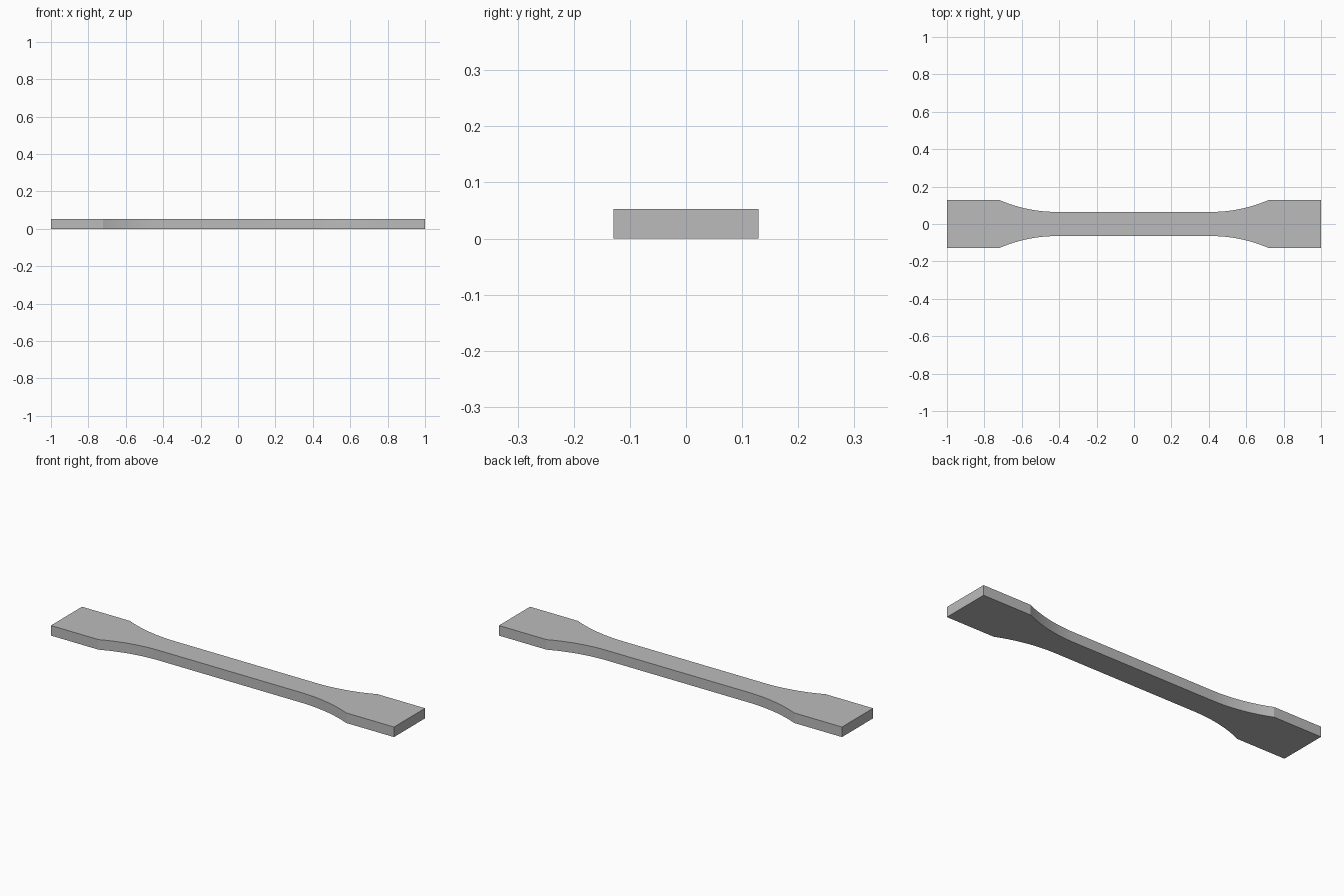
import bpy, bmesh, math

cube = bpy.data.objects.get("Cube")
if cube:
    bpy.data.objects.remove(cube, do_unlink=True)

HALF_LENGTH, GRIP_START, NECK_END = 1.0, 0.722, 0.411
GRIP_HALF, NECK_HALF, THICKNESS = 0.1295, 0.0645, 0.053
SEGMENTS = 20

# plain grey material
grey = bpy.data.materials.new("plain grey")
grey.use_nodes = True
colour = (0.5, 0.5, 0.5, 1)
grey.diffuse_color = colour
grey.node_tree.nodes["Principled BSDF"].inputs["Base Color"].default_value = colour

# quarter outline: fillet arc tangent to the neck, then the straight grip
run, rise = GRIP_START - NECK_END, GRIP_HALF - NECK_HALF
radius = (run ** 2 + rise ** 2) / (2 * rise)
sweep = math.asin(run / radius)
quarter = []
for i in range(SEGMENTS + 1):
    a = sweep * i / SEGMENTS
    quarter.append((NECK_END + radius * math.sin(a),
                    NECK_HALF + radius * (1 - math.cos(a))))
quarter.append((HALF_LENGTH, GRIP_HALF))

# mirror the quarter into a closed outline
upper = [(-x, y) for x, y in reversed(quarter)] + quarter
outline = upper + [(x, -y) for x, y in reversed(upper)]

# extrude the outline into the flat bar
bm = bmesh.new()
face = bm.faces.new([bm.verts.new((x, y, 0)) for x, y in outline])
result = bmesh.ops.extrude_face_region(bm, geom=[face])
top = [v for v in result["geom"] if isinstance(v, bmesh.types.BMVert)]
bmesh.ops.translate(bm, verts=top, vec=(0, 0, THICKNESS))
bmesh.ops.recalc_face_normals(bm, faces=bm.faces)
mesh = bpy.data.meshes.new("tensile_test_bar")
bm.to_mesh(mesh)
bm.free()
mesh.materials.append(grey)
bar = bpy.data.objects.new("tensile_test_bar", mesh)
bpy.context.collection.objects.link(bar)

# smooth fillets, sharp corners
bpy.ops.object.select_all(action="DESELECT")
bar.select_set(True)
bpy.context.view_layer.objects.active = bar
bpy.ops.object.shade_smooth_by_angle(angle=math.radians(15))
